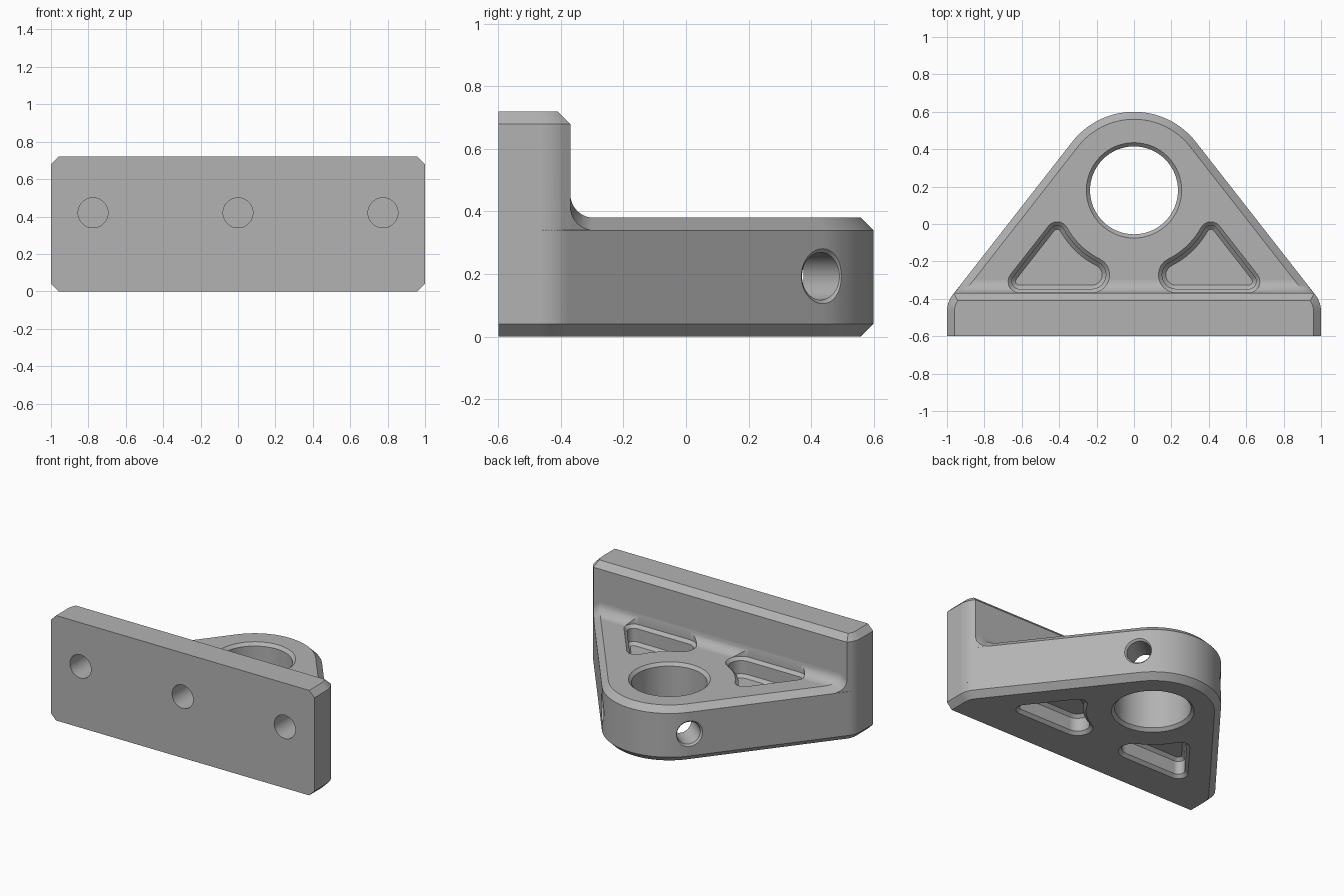
import bpy, bmesh, math
from math import sin, cos, radians
from mathutils import Matrix, Vector

cube = bpy.data.objects.get("Cube")
if cube:
    bpy.data.objects.remove(cube, do_unlink=True)

steel = bpy.data.materials.new("plain_grey")
steel.use_nodes = True
GREY = (0.45, 0.45, 0.45, 1)
steel.diffuse_color = GREY
steel.node_tree.nodes["Principled BSDF"].inputs["Base Color"].default_value = GREY

# Shared layout: boss centre, slanted side direction, main sizes
CY, BOSS_R, CORNER_R = 0.18, 0.42, 0.145
FRONT, WALL_Y, SLAB_Z, TOP_Z, BEVEL = -0.6, -0.37, 0.38, 0.72, 0.04
PHI = radians(38)
NX, NY = cos(PHI), sin(PHI)
SIDE = CY * NY + BOSS_R


def arc(cx, cy, r, a, b, n=10):
    return [(cx + r * cos(a + (b - a) * i / n), cy + r * sin(a + (b - a) * i / n))
            for i in range(n + 1)]


def side_x(dist, y):
    return (dist - NY * y) / NX


def loft(name, rings, matrix=Matrix()):
    """Closed solid through rings of equal length."""
    bm = bmesh.new()
    loops = [[bm.verts.new(matrix @ Vector(p)) for p in ring] for ring in rings]
    n = len(loops[0])
    for low, high in zip(loops, loops[1:]):
        for i in range(n):
            j = (i + 1) % n
            bm.faces.new((low[i], low[j], high[j], high[i]))
    bm.faces.new(loops[0][::-1])
    bm.faces.new(loops[-1])
    bmesh.ops.recalc_face_normals(bm, faces=bm.faces)
    mesh = bpy.data.meshes.new(name)
    bm.to_mesh(mesh)
    bm.free()
    mesh.materials.append(steel)
    obj = bpy.data.objects.new(name, mesh)
    bpy.context.collection.objects.link(obj)
    return obj


def layers(outline, steps):
    return [[(x, y, z) for x, y in outline(o)] for o, z in steps]


def round_tool(name, steps, matrix):
    return loft(name, [[(x, y, z) for x, y in arc(0, 0, r, 0, math.tau, 64)[:-1]]
                       for r, z in steps], matrix)


def combine(body, tool, operation):
    mod = body.modifiers.new(operation, 'BOOLEAN')
    mod.operation, mod.object, mod.solver = operation, tool, 'EXACT'
    bpy.context.view_layer.objects.active = body
    bpy.ops.object.modifier_apply(modifier=mod.name)
    bpy.data.objects.remove(tool, do_unlink=True)


def mirrored(half):
    return half + [(-x, y) for x, y in reversed(half)]


def corner(o, end):
    cx = 1 - CORNER_R
    cy = (SIDE - CORNER_R - NX * cx) / NY
    return [(1 - o, FRONT)] + arc(cx, cy, CORNER_R - o, 0, end)


def slab_outline(o):
    return mirrored(corner(o, PHI) + arc(0, CY, BOSS_R - o, PHI, radians(89), 16))


def wall_outline(o):
    y = WALL_Y - o
    return mirrored(corner(o, radians(30)) + [(side_x(SIDE - o, y), y)])


# Slab and upright mounting wall
bracket = loft("bracket_body", layers(slab_outline, [
    (BEVEL, 0), (0, BEVEL), (0, SLAB_Z - BEVEL), (BEVEL, SLAB_Z)]))
wall = loft("mounting_wall", layers(wall_outline, [
    (0, 0.1), (0, TOP_Z - BEVEL), (BEVEL, TOP_Z)]))
combine(bracket, wall, 'UNION')

# Concave fillet between wall and slab, following the side bevels
FR = 0.075
section = arc(WALL_Y + FR, SLAB_Z + FR, FR, math.pi, 1.5 * math.pi)
section += [(WALL_Y + FR, SLAB_Z - 0.02), (WALL_Y - 0.015, SLAB_Z - 0.02),
            (WALL_Y - 0.015, SLAB_Z + FR)]
ends = [(-1, 0.001, BEVEL), (-1, BEVEL, 0), (1, BEVEL, 0), (1, 0.001, BEVEL)]
fillet = loft("wall_fillet", [[(s * side_x(SIDE - inset, y), y, z - drop)
                               for y, z in section] for s, inset, drop in ends])
combine(bracket, fillet, 'UNION')

# Main bore with bevelled rims
bore = round_tool("bore_cutter", [(0.275, -0.02), (0.235, 0.02), (0.235, SLAB_Z - 0.02),
                                  (0.275, SLAB_Z + 0.02)], Matrix.Translation((0, CY, 0)))
combine(bracket, bore, 'DIFFERENCE')

# Lightening pockets: rounded triangles hugging the boss
P_SIDE, P_BASE, P_ARC, R_TIP, R_IN = 0.354, -0.367, 0.41, 0.06, 0.095


def pocket_outline(o):
    y1 = P_BASE + R_TIP
    t2 = PHI - math.acos((P_SIDE - R_TIP - CY * NY) / (P_ARC + R_TIP))
    t3 = -math.acos(0) + math.acos((CY - P_BASE - R_IN) / (P_ARC + R_IN))
    tip = (P_ARC + R_TIP) * cos(t2), CY + (P_ARC + R_TIP) * sin(t2)
    inner = (P_ARC + R_IN) * cos(t3), CY + (P_ARC + R_IN) * sin(t3)
    return (arc(side_x(P_SIDE - R_TIP, y1), y1, R_TIP - o, -math.pi / 2, PHI)
            + arc(*tip, R_TIP - o, PHI, t2 + math.pi)
            + arc(0, CY, P_ARC + o, t2, t3)[1:-1]
            + arc(*inner, R_IN - o, t3 + math.pi, 1.5 * math.pi))


POCKET = [(0.04, 0.25), (0.02, 0.27), (0.02, 0.36), (0, SLAB_Z), (0, 0.5)]
for side in (-1, 1):
    for flip in (False, True):
        steps = [(o, SLAB_Z - z if flip else z) for o, z in POCKET]
        pocket = loft("pocket_cutter", layers(pocket_outline, steps),
                      Matrix.Diagonal((side, 1, 1, 1)))
        combine(bracket, pocket, 'DIFFERENCE')

    # Cross hole from the slanted side into the bore
    axis = Vector((side * NX, NY, 0))
    turn = Matrix.Translation((0, CY, 0.193)) @ axis.to_track_quat('Z', 'Y').to_matrix().to_4x4()
    hole = round_tool("cross_hole_cutter", [(0.076, 0.1), (0.076, 0.408), (0.1, 0.432)], turn)
    combine(bracket, hole, 'DIFFERENCE')

# Blind bolt holes in the front face
for x in (-0.775, 0, 0.775):
    turn = Matrix.Translation((x, FRONT, 0.42)) @ Matrix.Rotation(math.pi / 2, 4, 'X')
    hole = round_tool("bolt_hole_cutter", [(0.08, -0.18), (0.08, 0.05)], turn)
    combine(bracket, hole, 'DIFFERENCE')

# Smooth curves, crisp edges
bpy.ops.object.select_all(action='DESELECT')
bracket.select_set(True)
bpy.context.view_layer.objects.active = bracket
bpy.ops.object.shade_smooth_by_angle(angle=radians(30))
weighted = bracket.modifiers.new("even_shading", 'WEIGHTED_NORMAL')
weighted.keep_sharp = True
